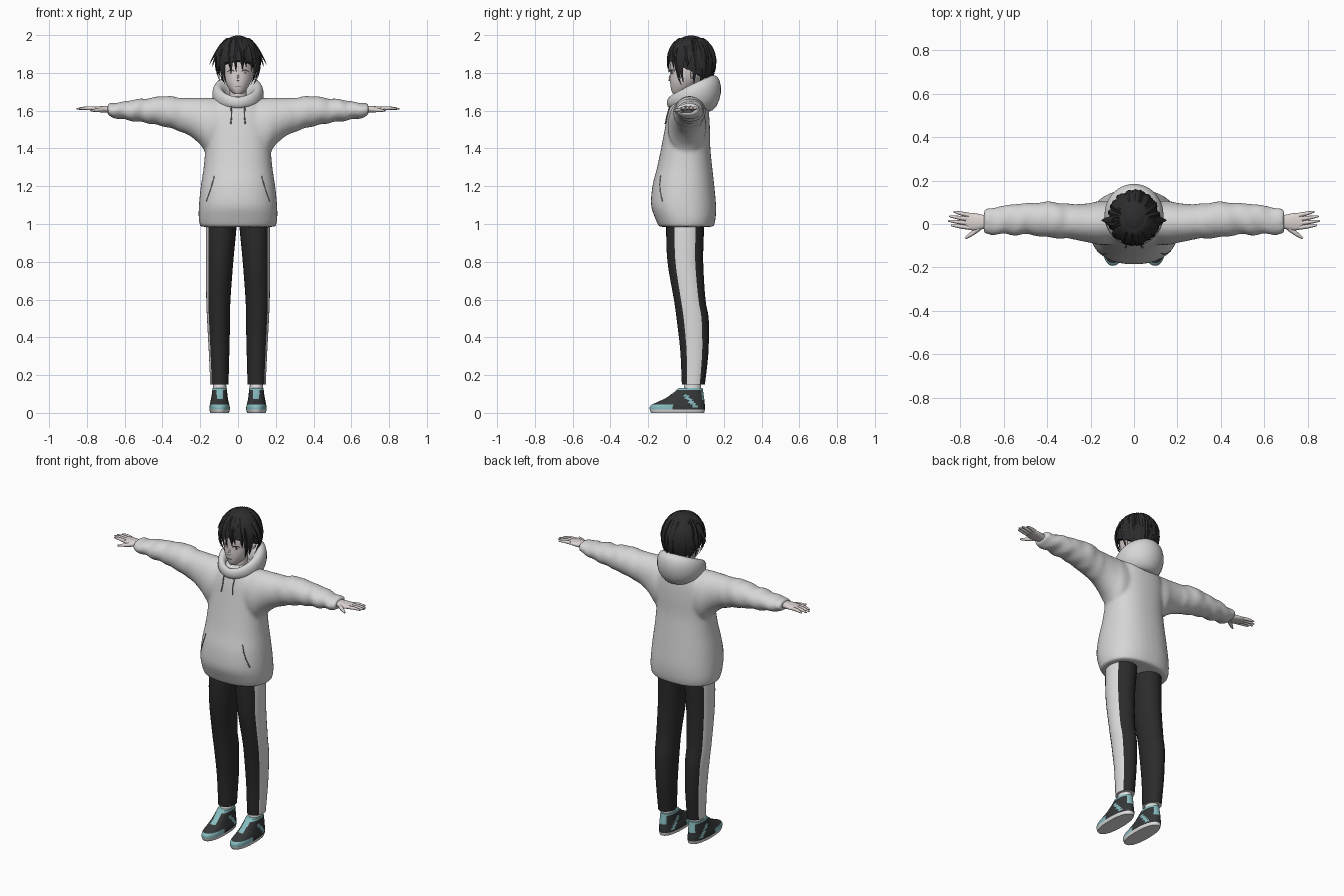
import bpy, bmesh, math, random
from math import sin, cos, pi
from mathutils import Vector
from mathutils.bvhtree import BVHTree

random.seed(4)
if "Cube" in bpy.data.objects:
    bpy.data.objects.remove(bpy.data.objects["Cube"])


def material(name, r, g, b):
    m = bpy.data.materials.new(name)
    m.use_nodes = True
    m.diffuse_color = (r, g, b, 1)
    m.node_tree.nodes["Principled BSDF"].inputs["Base Color"].default_value = (r, g, b, 1)
    return m


FABRIC = material("light grey fabric", .68, .67, .67)
SEAM = material("seam grey", .2, .2, .2)
SKIN = material("pale skin", .72, .66, .64)
HAIR = material("black hair", .026, .026, .028)
TROUSER = material("charcoal trousers", .024, .024, .024)
WHITE = material("white trim", .74, .74, .74)
TEAL = material("soft teal", .24, .5, .52)
SHOE = material("dark shoe", .035, .038, .04)


def catmull(rows, steps=4):
    """Smoothly fills in rows between the key rows."""
    out = []
    for i in range(len(rows) - 1):
        key = (rows[max(i - 1, 0)], rows[i], rows[i + 1], rows[min(i + 2, len(rows) - 1)])
        for s in range(steps):
            t = s / steps
            out.append([.5 * (2*b + (c - a)*t + (2*a - 5*b + 4*c - d)*t*t + (3*b - a - 3*c + d)*t**3)
                        for a, b, c, d in zip(*key)])
    return out + [list(rows[-1])]


def loft(rows, axis="z", seg=32, power=2.0, steps=4):
    """Rounded sections (station, a0, a1, b0, b1) stacked along an axis."""
    rings = []
    for t, a0, a1, b0, b1 in catmull(rows, steps):
        ring = []
        for j in range(seg):
            c, s = cos(2*pi*j / seg), sin(2*pi*j / seg)
            a = (a0 + a1)/2 + (a1 - a0)/2 * math.copysign(abs(c)**(2/power), c)
            b = (b0 + b1)/2 + (b1 - b0)/2 * math.copysign(abs(s)**(2/power), s)
            ring.append(Vector((a, b, t)) if axis == "z" else Vector((t, b, a)))
        rings.append(ring)
    return rings


def tube(points, radii, seg=8):
    pts = [Vector(p) for p in points]
    rings = []
    for i, p in enumerate(pts):
        d = pts[min(i + 1, len(pts) - 1)] - pts[max(i - 1, 0)]
        q = d.to_track_quat("Z", "Y")
        rings.append([p + q @ Vector((cos(2*pi*j/seg), sin(2*pi*j/seg), 0)) * radii[i] for j in range(seg)])
    return rings


def finger(points, radii):
    rows = catmull([(*p, r) for p, r in zip(points, radii)], 3)
    return tube([r[:3] for r in rows], [r[3] for r in rows])


def build(name, parts, mats, rule=None, mirror=False, loop=False, caps=True):
    """Skins lists of rings into one smooth object."""
    bm = bmesh.new()
    for rings in parts:
        vs = [[bm.verts.new(p) for p in ring] for ring in rings]
        n = len(vs[0])
        for i in range(len(vs) if loop else len(vs) - 1):
            lo, hi = vs[i], vs[(i + 1) % len(vs)]
            for j in range(n):
                bm.faces.new((lo[j], lo[(j + 1) % n], hi[(j + 1) % n], hi[j]))
        if caps and not loop:
            bm.faces.new(vs[0])
            bm.faces.new(vs[-1])
    bmesh.ops.recalc_face_normals(bm, faces=bm.faces)
    if rule:
        for f in bm.faces:
            f.material_index = rule(f.calc_center_median())
    me = bpy.data.meshes.new(name)
    bm.to_mesh(me)
    bm.free()
    for m in mats:
        me.materials.append(m)
    me.shade_smooth()
    me.set_sharp_from_angle(angle=math.radians(50))
    ob = bpy.data.objects.new(name, me)
    bpy.context.collection.objects.link(ob)
    if mirror:
        ob.modifiers.new("mirror", "MIRROR")
    return ob


def projector(ob):
    """Returns a function that drops (x, z) onto the front of an object."""
    tree = BVHTree.FromObject(ob, bpy.context.evaluated_depsgraph_get())

    def drop(x, z):
        hit = tree.ray_cast(Vector((x, -1, z)), Vector((0, 1, 0)))[0]
        return hit or Vector((x, -.08, z))
    return drop


# Hoodie: torso and sleeves fused into one soft surface
torso = loft([(.985, -.2, .2, -.143, .147), (1.03, -.208, .208, -.163, .157), (1.1, -.207, .207, -.185, .159),
              (1.2, -.197, .197, -.178, .15), (1.3, -.182, .182, -.153, .139), (1.4, -.174, .174, -.132, .129),
              (1.5, -.176, .176, -.113, .127), (1.58, -.17, .17, -.097, .122), (1.64, -.13, .13, -.077, .112),
              (1.675, -.08, .08, -.05, .09)], seg=40, power=2.3)
sleeve_rows = [(.05, 1.36, 1.66, -.09, .1), (.15, 1.365, 1.668, -.097, .107), (.2, 1.42, 1.668, -.087, .097),
               (.25, 1.463, 1.668, -.077, .092), (.3, 1.488, 1.669, -.068, .092), (.38, 1.513, 1.678, -.064, .102),
               (.45, 1.528, 1.67, -.054, .099), (.5, 1.538, 1.663, -.048, .094), (.55, 1.543, 1.66, -.052, .094),
               (.6, 1.553, 1.648, -.047, .083), (.65, 1.56, 1.643, -.049, .077), (.69, 1.573, 1.637, -.047, .067)]
sleeve = loft(sleeve_rows, "x")
for ring in sleeve:  # soft cloth folds
    for p in ring:
        if p.x > .3:
            p.z += .003 * sin(p.x * 75 + p.y * 20)
            p.y += .003 * sin(p.x * 62 + p.z * 25)
other = [[Vector((-p.x, p.y, p.z)) for p in ring] for ring in sleeve]
hoodie = build("hoodie", [torso, sleeve, other], [FABRIC])
remesh = hoodie.modifiers.new("fuse", "REMESH")
remesh.mode = "VOXEL"
remesh.voxel_size = .01
remesh.use_smooth_shade = True
soften = hoodie.modifiers.new("soften", "SMOOTH")
soften.factor = .5
soften.iterations = 6

# Hood: a thick collar that grows into a pouch at the back
hood = []
for i in range(48):
    th = 2*pi*i / 48
    k = (1 - cos(th)) / 2
    mid = Vector((.1 * sin(th), .025 - .108 * cos(th), 1.642 + .05 * k**.7))
    out = Vector((sin(th), -cos(th), 0))
    hood.append([mid + out * (.018 + .033*k) * cos(u) + Vector((0, 0, 1)) * (.03 + .067*k) * sin(u)
                 + out * .012 * k * sin(u) for u in (2*pi*j / 16 for j in range(16))])
build("hood", [hood], [FABRIC], loop=True)

# Pocket openings and drawstrings
drop = projector(hoodie)
pocket = [drop(x, z) for x, z in ((.125, 1.255), (.137, 1.21), (.15, 1.17), (.168, 1.12))]
build("pocket_seams", [tube(pocket, [.003] * 4)], [SEAM], mirror=True)
cord = [drop(x, z) + Vector((0, -.004, 0)) for x, z in ((.03, 1.65), (.036, 1.61), (.034, 1.57), (.039, 1.53))]
build("drawstrings", [tube(cord, [.003, .003, .003, .004])], [SEAM], mirror=True)

# Hands
palm = loft([(.67, 1.587, 1.627, -.02, .04), (.7, 1.59, 1.625, -.024, .043), (.735, 1.594, 1.623, -.03, .05),
             (.775, 1.6, 1.62, -.024, .05)], "x", seg=16, power=2.4)
fingers = [finger([(.76, y0, 1.611), ((.765 + tip)/2, (y0 + y1)/2, 1.613), (tip, y1, 1.609)], [.0105, .009, .004])
           for y0, y1, tip in ((-.016, -.006, .842), (.003, .015, .855), (.022, .036, .85), (.041, .057, .83))]
thumb = finger([(.705, -.01, 1.605), (.74, -.04, 1.603), (.777, -.066, 1.6)], [.014, .011, .005])
build("hands", [palm, thumb] + fingers, [SKIN], mirror=True)

# Head, neck, nose and ears
head = build("head", [loft([(1.688, -.02, .02, -.068, -.015), (1.71, -.043, .043, -.078, .03),
                            (1.75, -.067, .067, -.084, .07), (1.8, -.081, .081, -.084, .11),
                            (1.86, -.086, .086, -.082, .125), (1.92, -.07, .07, -.06, .11),
                            (1.96, -.03, .03, -.01, .06)])], [SKIN])
build("neck", [loft([(1.58, -.055, .055, -.035, .08), (1.66, -.045, .045, -.03, .065),
                     (1.76, -.045, .045, -.03, .07)], seg=20)], [SKIN])
build("nose", [tube([(0, -.08, 1.795), (0, -.087, 1.775), (0, -.088, 1.764), (0, -.078, 1.756)],
                    [.003, .006, .008, .003])], [SKIN])
build("ears", [finger([(.078, .03, 1.772), (.09, .035, 1.8), (.086, .04, 1.826)], [.005, .012, .006])],
      [SKIN], mirror=True)

# Eyes, lashes and mouth as thin plates
face = projector(head)
eye = face(.036, 1.802)
build("irises", [tube([eye + Vector((0, d, 0)) for d in (-.002, .005)], [.008, .008], 12)], [SEAM], mirror=True)
lash = [face(x, z) for x, z in ((.018, 1.807), (.028, 1.814), (.042, 1.815), (.055, 1.807))]
build("lashes", [tube(lash, [.0015, .003, .003, .0015], 6)], [HAIR], mirror=True)
build("mouth", [tube([face(x, 1.73) for x in (-.016, -.006, .006, .016)], [.001, .002, .002, .001], 6)], [SEAM])


# Hair: a close cap covered by tapered locks
def hair_point(az, z, grow=1.0):
    r = math.sqrt(max(0, 1 - ((z - 1.86) / (.138 if z > 1.86 else .165))**2)) * grow
    return Vector((.112 * sin(az) * r, .028 - .124 * cos(az) * r, z))


def hairline(az):
    k = (1 - cos(az)) / 2
    return 1.865 - .11 * k


def lock(az, tip, width, sweep=0, flick=0, top=1.985):
    rings = []
    for i in range(8):
        t = i / 7
        a = az + sweep * t
        out, side = Vector((sin(a), -cos(a), 0)), Vector((cos(a), sin(a), 0))
        p = hair_point(a, top - (top - tip) * t**1.4, 1.01) + out * flick * t**2
        w = width * min(1, .4 + 2*t) * (1 - t)**.55 + .0005
        d = .011 * (1 - t)**.7 + .0005
        rings.append([p + side * w, p + out * d, p - side * w, p - out * d])
    return rings


cap = [[hair_point(az, 1.997 - (1.997 - hairline(az)) * (i / 12)**2) for az in (2*pi*j / 40 for j in range(40))]
       for i in range(13)]
build("hair_cap", [cap], [HAIR])
locks = []
for i in range(44):
    az = -pi + 2*pi * (i + random.uniform(-.3, .3)) / 44
    away = abs(az)
    tip = 1.825 if away < .6 else 1.765 if away < 1.05 else 1.8 if away < 1.65 else 1.755
    locks.append(lock(az, tip + random.uniform(-.025, .015), random.uniform(.016, .024),
                      random.uniform(-.25, .25), random.uniform(0, .012)))
for s in (-1, 1):  # outward flicks at the sides
    locks.append(lock(s * 1.5, 1.845, .02, 0, .038, 1.95))
    locks.append(lock(s * 1.25, 1.83, .018, s * .2, .026, 1.94))
    locks.append(lock(s * .85, 1.735, .014, s * .1, .008, 1.93))
build("hair_locks", locks, [HAIR])

# Trousers with a pale stripe down the outer side
leg_rows = [(.15, .05, .147, -.022, .1), (.25, .048, .151, -.026, .112), (.35, .045, .156, -.032, .12),
            (.5, .042, .164, -.05, .12), (.6, .04, .168, -.064, .103), (.8, .025, .169, -.098, .091),
            (.98, .008, .17, -.105, .095), (1.06, .004, .16, -.1, .09)]
fine_rows = catmull(leg_rows, 4)


def stripe(c):
    _, a0, a1, b0, b1 = min(fine_rows, key=lambda r: abs(r[0] - c.z))
    return int(abs(math.atan2((2*c.y - b0 - b1) / (b1 - b0), (2*c.x - a0 - a1) / (a1 - a0))) < .58)


build("trouser_legs", [loft(leg_rows)], [TROUSER, WHITE], stripe, mirror=True)

# Socks and shoes
build("socks", [loft([(.08, .06, .134, -.02, .08), (.17, .063, .132, -.005, .08)], seg=20)], [WHITE], mirror=True)


def shoe_colour(c):
    if c.z < .018:
        return 2
    toe = c.z < .046 and c.y < -.075
    tongue = c.z > .075 and c.y < .0 and abs(c.x - .097) < .016
    collar = c.z > .118
    flash = .03 < c.z < .1 and abs(c.y - .035 + (c.z - .05) * .8) < .012
    heel = c.y > .082 and c.z > .07
    return int(toe or tongue or collar or flash or heel)


build("shoes", [loft([(0, .048, .146, -.185, .096), (.018, .043, .151, -.192, .1), (.04, .045, .15, -.187, .1),
                      (.058, .05, .146, -.15, .098), (.08, .054, .142, -.105, .096), (.105, .057, .138, -.07, .092),
                      (.132, .06, .135, -.038, .088)], seg=48, power=2.3)],
      [SHOE, TEAL, WHITE], shoe_colour, mirror=True)
